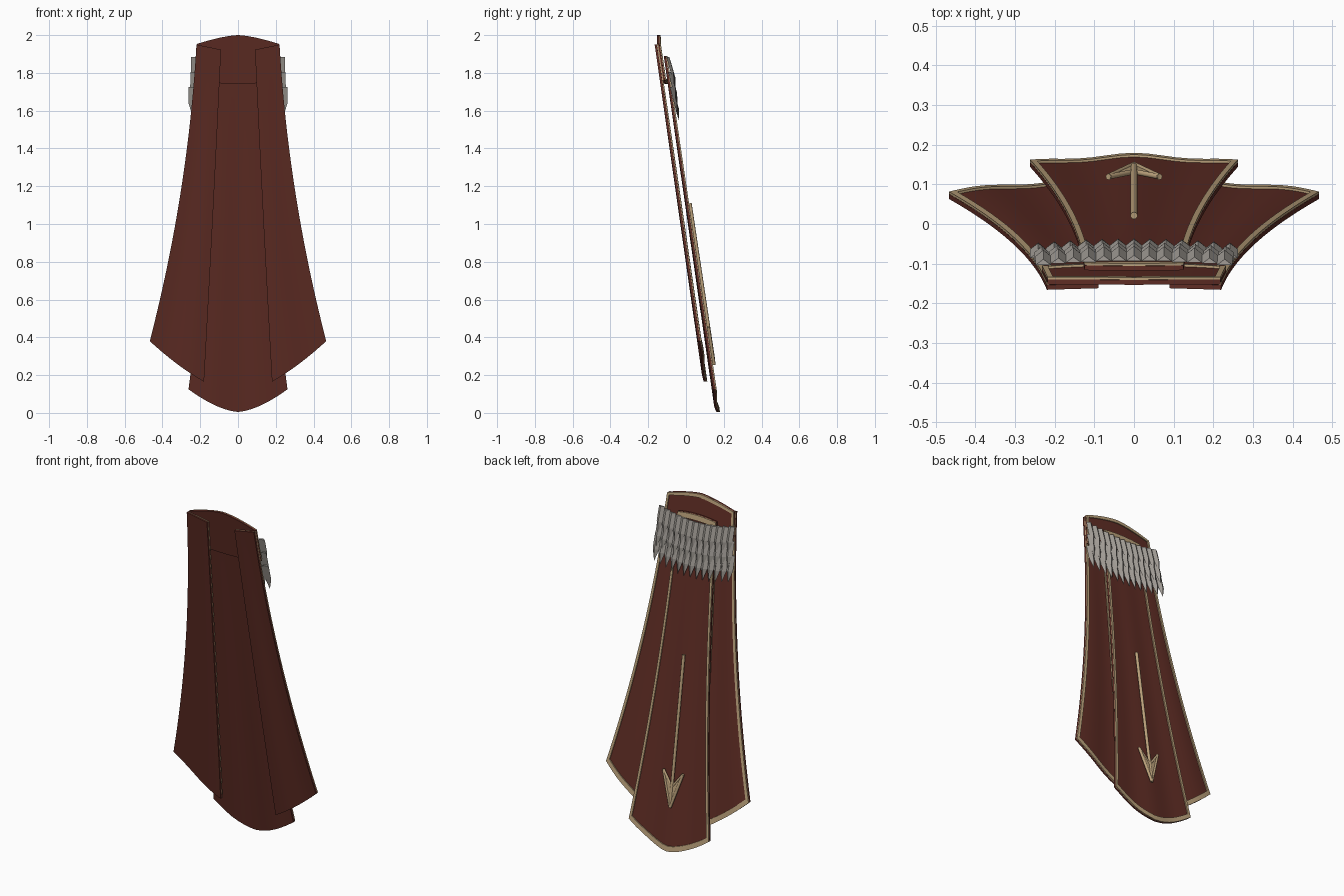
import bpy, bmesh, math
from mathutils import Vector

if "Cube" in bpy.data.objects:
    bpy.data.objects.remove(bpy.data.objects["Cube"])


def material(name, rgb):
    m = bpy.data.materials.new(name)
    m.diffuse_color = (*rgb, 1)
    m.use_nodes = True
    m.node_tree.nodes["Principled BSDF"].inputs["Base Color"].default_value = m.diffuse_color
    return m


RED = material("dark red cloth", (0.115, 0.026, 0.018))
TAN = material("tan trim", (0.50, 0.36, 0.20))
GREY = material("grey scales", (0.36, 0.335, 0.305))


def add_object(name, verts, faces, mat, smooth=True):
    mesh = bpy.data.meshes.new(name)
    mesh.from_pydata(verts, [], faces)
    bm = bmesh.new()
    bm.from_mesh(mesh)
    loose = [v for v in bm.verts if not v.link_faces]
    bmesh.ops.delete(bm, geom=loose, context='VERTS')
    bmesh.ops.recalc_face_normals(bm, faces=bm.faces)
    bm.to_mesh(mesh)
    bm.free()
    mesh.materials.append(mat)
    ob = bpy.data.objects.new(name, mesh)
    bpy.context.collection.objects.link(ob)
    if smooth:
        bpy.ops.object.select_all(action='DESELECT')
        ob.select_set(True)
        bpy.context.view_layer.objects.active = ob
        bpy.ops.object.shade_smooth_by_angle(angle=math.radians(35))
    return ob


def slab(name, verts, faces, depth, mat, smooth=True):
    """Thicken a sheet towards +y and close its rim."""
    n = len(verts)
    allv = verts + [(x, y + depth, z) for x, y, z in verts]
    allf = list(faces) + [tuple(i + n for i in reversed(f)) for f in faces]
    edges = {(f[i], f[(i + 1) % len(f)]) for f in faces for i in range(len(f))}
    allf += [(b, a, a + n, b + n) for a, b in edges if (b, a) not in edges]
    return add_object(name, allv, allf, mat, smooth)


def panel(name, x0, x1, ztop, zbot, yfun, nu=14, nv=24, side=0.014, end=0.03):
    """Cloth sheet between two edge curves, with a raised border on its back."""
    us = [i / nu for i in range(nu + 1)]
    vs = [i / nv for i in range(nv + 1)]
    verts, rows = [], []
    height = abs(ztop(0.5) - zbot(0.5))
    e = end / height
    vlist = [0] + [e + (1 - 2 * e) * v for v in vs] + [1]
    for v in vlist:
        a, b = x0(v), x1(v)
        s = side / abs(b - a)
        ulist = [0] + [s + (1 - 2 * s) * u for u in us] + [1]
        row = []
        for u in ulist:
            x = a + (b - a) * u
            z = ztop(u) * (1 - v) + zbot(u) * v
            row.append(len(verts))
            verts.append((x, yfun(x, z, u, v), z))
        rows.append(row)
    cells, border = [], []
    nr, nc = len(rows) - 1, len(rows[0]) - 1
    for j in range(nr):
        for i in range(nc):
            f = (rows[j][i], rows[j + 1][i], rows[j + 1][i + 1], rows[j][i + 1])
            cells.append(f)
            if i in (0, nc - 1) or j in (0, nr - 1):
                border.append(f)
    slab(name, verts, cells, 0.012, RED)
    back = [(x, y + 0.0125, z) for x, y, z in verts]
    slab(name + "_trim", back, border, 0.006, TAN)


def flare(a, b, k):
    return lambda t: a + (b - a) * (k * t + (1 - k) * t * t)


# Two front side panels
for sgn, label in ((-1, "left"), (1, "right")):
    outer, inner = flare(0.22, 0.467, 0.36), flare(0.09, 0.18, 0.9)
    panel(label + "_side_panel",
          lambda v, s=sgn: s * outer(v), lambda v, s=sgn: s * inner(v),
          lambda u: 1.95 - 0.027 * u,
          lambda u: 0.38 - 0.215 * u - 0.05 * u * (1 - u),
          lambda x, z, u, v: -0.166 + 0.146 * (1.95 - z)
          + 0.005 * v * math.sin(u * math.pi * 2))

# Long centre back panel
half = flare(0.125, 0.262, 0.28)


def centre_y(z):
    return 0.012 + 0.146 * (1 - z)


panel("centre_back_panel", lambda v: -half(v), lambda v: half(v),
      lambda u: 1.89 - 0.01 * (2 * u - 1) ** 2,
      lambda u: 0.005 + 0.12 * abs(2 * u - 1) ** 1.6,
      lambda x, z, u, v: centre_y(z) + 0.004 * v * math.cos((2 * u - 1) * 2 * math.pi))

# Yoke across the shoulders
panel("shoulder_yoke", lambda v: -0.218 - 0.014 * v, lambda v: 0.218 + 0.014 * v,
      lambda u: 2.0 - 0.047 * abs(2 * u - 1) ** 1.5,
      lambda u: 1.742 + 0.02 * (2 * u - 1) ** 2,
      lambda x, z, u, v: -0.152 + 0.15 * (1.95 - z) + 0.006 * (1 - (2 * u - 1) ** 2),
      nv=8, end=0.02)


# Three overlapping rows of pointed, ridged scales
def scale_row(name, ztop, width, lift, count=13, h=0.15):
    verts, faces = [], []
    w = width / count
    for i in range(count):
        cx = -width + w * (2 * i + 1)
        q = (cx / width) ** 2
        zt = ztop + 0.035 * q
        base = centre_y(ztop) + lift - 0.012 * q
        n = len(verts)
        outline = [(-w, 0), (w, 0), (w * 1.05, -0.55 * h), (0, -h), (-w * 1.05, -0.55 * h)]
        for dx, dz in outline:
            verts.append((cx + dx, base - 0.26 * dz, zt + dz))
        verts.append((cx, base + 0.014, zt))
        verts.append((cx, base + 0.016 + 0.26 * 0.55 * h, zt - 0.55 * h))
        ridge_top, ridge = n + 5, n + 6
        faces += [(n, n + 4, ridge, ridge_top), (ridge_top, ridge, n + 2, n + 1),
                  (n + 4, n + 3, ridge), (n + 3, n + 2, ridge),
                  (n, ridge_top, n + 1), (n, n + 1, n + 2, n + 3, n + 4)]
    add_object(name, verts, faces, GREY, smooth=False)


for k, (z, w) in enumerate(((1.855, 0.248), (1.775, 0.252), (1.695, 0.262))):
    scale_row("scale_row_%d" % (k + 1), z, w, 0.020 - 0.003 * k)


# Arrow ornament on the back: tubes for shaft and head outline
def arrow_point(x, z):
    return Vector((x, 0.021 + 0.15 * (1.11 - z), z))


def rod(name, a, b, r=0.009):
    axis = b - a
    bpy.ops.mesh.primitive_cylinder_add(vertices=10, radius=r, depth=axis.length,
                                        location=(a + b) / 2)
    ob = bpy.context.object
    ob.name = name
    ob.rotation_euler = axis.to_track_quat('Z', 'Y').to_euler()
    ob.data.materials.append(TAN)
    bpy.ops.object.shade_smooth_by_angle(angle=math.radians(40))


tip, notch = arrow_point(0, 0.255), arrow_point(0, 0.37)
rod("arrow_shaft", arrow_point(0, 1.11), arrow_point(0, 0.28))
for sgn, label in ((-1, "left"), (1, "right")):
    barb = arrow_point(sgn * 0.064, 0.455)
    rod(label + "_arrow_outer_edge", barb, tip, 0.008)
    rod(label + "_arrow_inner_edge", barb, notch, 0.007)
    plate = [tuple(p) for p in (tip, barb, notch)]
    slab(label + "_arrow_plate", plate, [(0, 1, 2)], 0.004, TAN, smooth=False)
